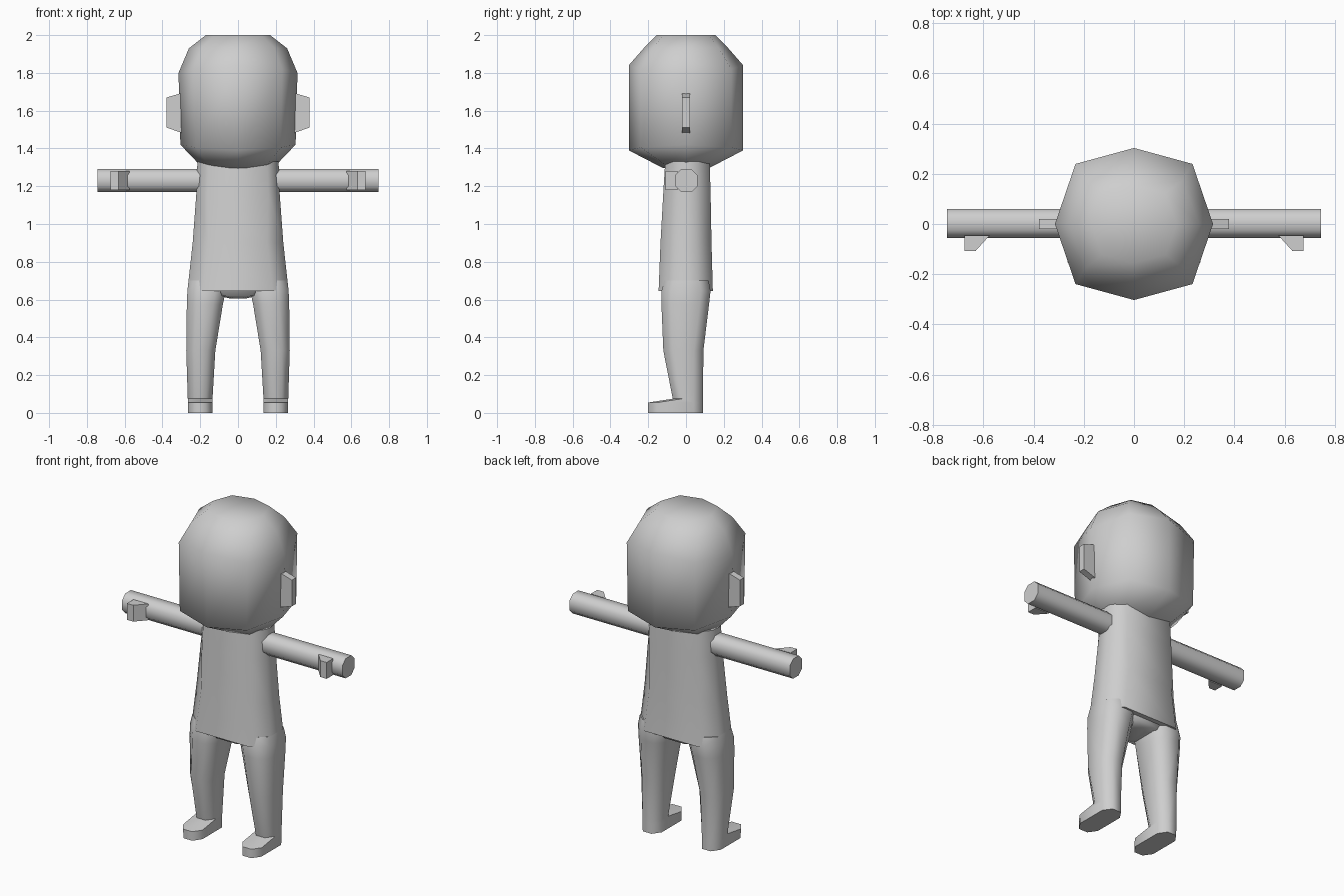
import bpy, bmesh, math

if "Cube" in bpy.data.objects:
    bpy.data.objects.remove(bpy.data.objects["Cube"])

grey = bpy.data.materials.new("light_grey")
grey.diffuse_color = (0.62, 0.62, 0.62, 1)
grey.use_nodes = True
grey.node_tree.nodes["Principled BSDF"].inputs["Base Color"].default_value = grey.diffuse_color


def loft(name, rings, mirror=False, angle=60):
    """Skin a list of equal-length point rings, capped at both ends."""
    bm = bmesh.new()
    vs = [[bm.verts.new(p) for p in ring] for ring in rings]
    n = len(vs[0])
    for a, b in zip(vs, vs[1:]):
        for i in range(n):
            j = (i + 1) % n
            bm.faces.new((a[i], a[j], b[j], b[i]))
    bm.faces.new(vs[0])
    bm.faces.new(vs[-1])
    bmesh.ops.recalc_face_normals(bm, faces=bm.faces)
    me = bpy.data.meshes.new(name)
    bm.to_mesh(me)
    bm.free()
    me.materials.append(grey)
    ob = bpy.data.objects.new(name, me)
    bpy.context.collection.objects.link(ob)
    bpy.ops.object.select_all(action='DESELECT')
    bpy.context.view_layer.objects.active = ob
    ob.select_set(True)
    bpy.ops.object.shade_smooth_by_angle(angle=math.radians(angle))
    if mirror:
        ob.modifiers.new("mirror", 'MIRROR')
    return ob


def chamfered(u0, u1, v0, v1, cu, cv):
    """Rectangle with cut corners, as 2D points."""
    return [(u0 + cu, v0), (u1 - cu, v0), (u1, v0 + cv), (u1, v1 - cv),
            (u1 - cu, v1), (u0 + cu, v1), (u0, v1 - cv), (u0, v0 + cv)]


def head_ring(rx, ry, z_side, z_front, cx=0.74, cy=0.79):
    """Eight points: sides, front, back and the four corners."""
    zm = (z_side + z_front) / 2
    x, y = rx * cx, ry * cy
    return [(rx, 0, z_side), (x, y, zm), (0, ry, z_front), (-x, y, zm),
            (-rx, 0, z_side), (-x, -y, zm), (0, -ry, z_front), (x, -y, zm)]


# Head
loft("head", [head_ring(0.20, 0.12, 1.31, 1.295),
              head_ring(0.305, 0.303, 1.42, 1.39),
              head_ring(0.315, 0.303, 1.80, 1.84),
              head_ring(0.26, 0.22, 1.93, 1.935),
              head_ring(0.17, 0.155, 2.0, 2.0)])

# Ears
loft("ear", [[(x, y, z) for y, z in ((-0.02, z0), (0.02, z0), (0.02, z1), (-0.02, z1))]
             for x, z0, z1 in ((0.27, 1.47, 1.70), (0.31, 1.487, 1.69), (0.378, 1.51, 1.67))],
     mirror=True, angle=50)

# Torso: (z, half width, front y, back y), flaring to a hem
torso = [(1.33, 0.215, -0.11, 0.125), (1.17, 0.22, -0.12, 0.13),
         (0.90, 0.24, -0.135, 0.135), (0.645, 0.268, -0.145, 0.142)]
loft("torso", [[(x, y, z) for x, y in chamfered(-w, w, f, b, 0.085 if z < 1 else 0.06, 0.08)]
               for z, w, f, b in torso])

# Crotch between the legs
loft("crotch", [[(x, y, z) for x, y in chamfered(-w, w, -d, d, 0.03, 0.03)]
                for z, w, d in ((0.66, 0.13, 0.115), (0.62, 0.10, 0.11), (0.605, 0.04, 0.08))])

# Legs with feet: (z, inner x, outer x, front y, back y)
leg = [(0.70, 0.06, 0.262, -0.115, 0.12), (0.645, 0.065, 0.268, -0.13, 0.13),
       (0.575, 0.08, 0.271, -0.13, 0.122), (0.33, 0.12, 0.274, -0.12, 0.092),
       (0.075, 0.135, 0.266, -0.07, 0.09), (0.055, 0.135, 0.266, -0.20, 0.09),
       (0.0, 0.135, 0.264, -0.20, 0.09)]
loft("leg", [[(x, y, z) for x, y in chamfered(a, b, f, k, (b - a) * 0.27, 0.05)]
             for z, a, b, f, k in leg], mirror=True)

# Arms
loft("arm", [[(x, y, z) for y, z in chamfered(-0.055, 0.06, 1.17, 1.29, 0.03, 0.03)]
             for x in (0.17, 0.45, 0.675, 0.745)], mirror=True)

# Thumbs
loft("thumb", [[(x, y, z) for x, y in ((0.575, -0.045), (0.675, -0.045),
                                       (0.675, -0.108), (0.632, -0.108))]
               for z in (1.18, 1.28)], mirror=True, angle=40)
